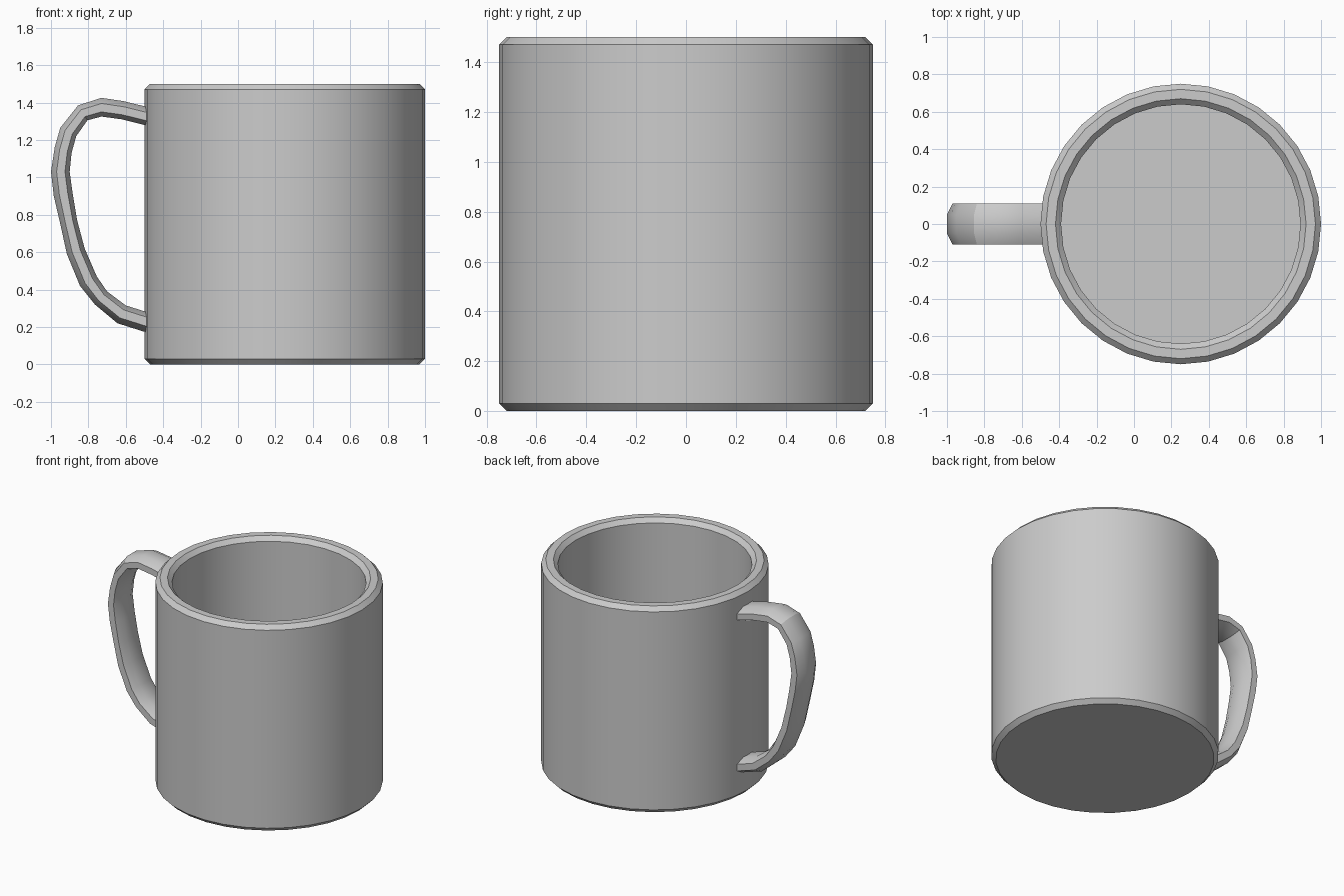
import bpy, bmesh, math
from mathutils import Vector

if "Cube" in bpy.data.objects:
    bpy.data.objects.remove(bpy.data.objects["Cube"])


def loft(name, rings, cap=True):
    """Skin a list of closed rings into a smooth-by-angle mesh object."""
    bm = bmesh.new()
    loops = [[bm.verts.new(p) for p in ring] for ring in rings]
    n = len(loops[0])
    for a, b in zip(loops, loops[1:]):
        for i in range(n):
            j = (i + 1) % n
            bm.faces.new((a[i], a[j], b[j], b[i]))
    if cap:
        bm.faces.new(loops[0])
        bm.faces.new(loops[-1])
    bmesh.ops.recalc_face_normals(bm, faces=bm.faces)
    mesh = bpy.data.meshes.new(name)
    bm.to_mesh(mesh)
    bm.free()
    obj = bpy.data.objects.new(name, mesh)
    bpy.context.collection.objects.link(obj)
    bpy.ops.object.select_all(action='DESELECT')
    obj.select_set(True)
    bpy.context.view_layer.objects.active = obj
    bpy.ops.object.shade_smooth_by_angle(angle=math.radians(30))
    return obj


# Cup: turned profile (radius, height) from the base, over the rim, to the inner floor
SIDES = 32
CUP_X = 0.25
profile = [(0.72, 0), (0.75, 0.03), (0.75, 1.47), (0.72, 1.5),
           (0.67, 1.5), (0.64, 1.47), (0.64, 0.1)]
angles = [2 * math.pi * i / SIDES for i in range(SIDES)]
loft("cup", [[(CUP_X + r * math.cos(a), r * math.sin(a), z) for a in angles]
             for r, z in profile])

# Handle: matching outer and inner outlines in x, z; the ends sit inside the wall
outer = [(-0.44, 1.365), (-0.61, 1.407), (-0.73, 1.425), (-0.855, 1.385),
         (-0.95, 1.265), (-0.98, 1.16), (-1.0, 1.03), (-0.985, 0.9),
         (-0.95, 0.75), (-0.915, 0.59), (-0.845, 0.42), (-0.765, 0.32),
         (-0.645, 0.22), (-0.44, 0.155)]
inner = [(-0.44, 1.265), (-0.62, 1.31), (-0.73, 1.325), (-0.805, 1.305),
         (-0.865, 1.22), (-0.89, 1.13), (-0.9, 1.03), (-0.885, 0.92),
         (-0.86, 0.77), (-0.82, 0.62), (-0.755, 0.47), (-0.70, 0.39),
         (-0.6, 0.315), (-0.44, 0.265)]

# Flattened octagonal section: (y, blend from inner 0 to outer 1)
section = [(0.05, 1), (0.11, 0.7), (0.11, 0.25), (0.05, 0),
           (-0.05, 0), (-0.11, 0.25), (-0.11, 0.7), (-0.05, 1)]
rings = []
for o, i in zip(outer, inner):
    po, pi = Vector((o[0], 0, o[1])), Vector((i[0], 0, i[1]))
    rings.append([pi.lerp(po, t) + Vector((0, y, 0)) for y, t in section])
loft("handle", rings)
